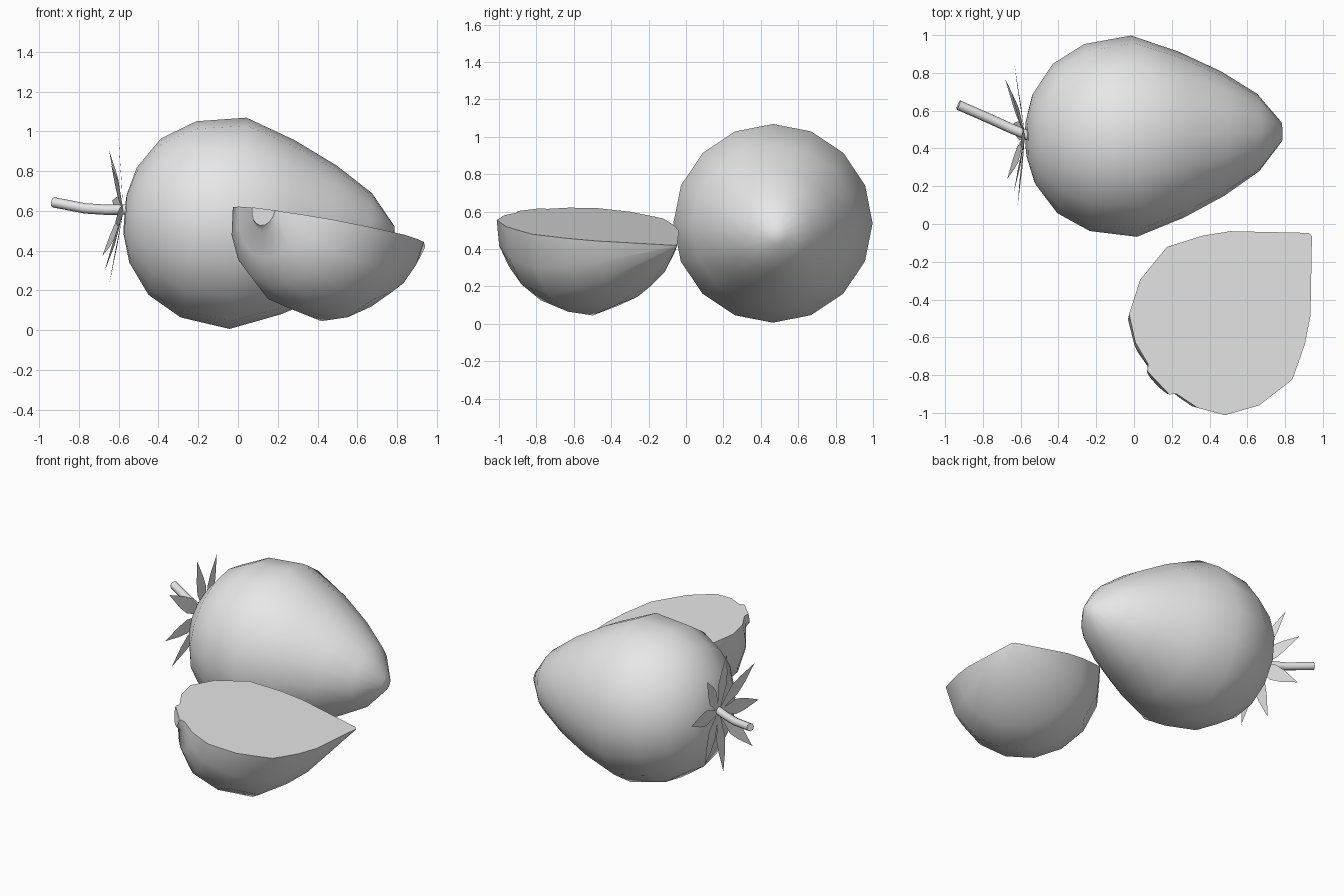
import bpy, bmesh, math
from mathutils import Matrix, Vector

cube = bpy.data.objects.get("Cube")
if cube:
    bpy.data.objects.remove(cube, do_unlink=True)

grey = bpy.data.materials.new("light_grey")
grey.use_nodes = True
grey.diffuse_color = (0.8, 0.8, 0.8, 1)
grey.node_tree.nodes["Principled BSDF"].inputs["Base Color"].default_value = (0.8, 0.8, 0.8, 1)


def frame(origin, axis, up):
    """Matrix with local x along the axis and local z close to up."""
    x = Vector(axis).normalized()
    y = Vector(up).cross(x).normalized()
    z = x.cross(y)
    m = Matrix((x, y, z)).transposed().to_4x4()
    m.translation = origin
    return m


def finish(name, bm, matrix, angle=None):
    bmesh.ops.transform(bm, matrix=matrix, verts=bm.verts)
    mesh = bpy.data.meshes.new(name)
    bm.to_mesh(mesh)
    bm.free()
    mesh.materials.append(grey)
    obj = bpy.data.objects.new(name, mesh)
    bpy.context.collection.objects.link(obj)
    if angle:
        bpy.ops.object.select_all(action='DESELECT')
        bpy.context.view_layer.objects.active = obj
        obj.select_set(True)
        bpy.ops.object.shade_smooth_by_angle(angle=math.radians(angle))
    return obj


def lathe(name, profile, matrix, start, sweep, steps, angle):
    """Spin (along, radius) points about local x; close a partial spin with a flat cut."""
    bm = bmesh.new()
    rings = []
    for i in range(steps + 1):
        a = start + sweep * i / steps
        rings.append([bm.verts.new((s, r * math.cos(a), r * math.sin(a))) for s, r in profile])
    for r1, r2 in zip(rings, rings[1:]):
        for j in range(len(profile) - 1):
            bm.faces.new((r1[j], r1[j + 1], r2[j + 1], r2[j]))
    if sweep < 6:
        bm.faces.new(rings[0][::-1] + rings[-1][1:-1])
    bmesh.ops.remove_doubles(bm, verts=bm.verts, dist=0.0005)
    bmesh.ops.dissolve_degenerate(bm, edges=bm.edges, dist=0.0005)
    bmesh.ops.recalc_face_normals(bm, faces=bm.faces)
    return finish(name, bm, matrix, angle)


# Whole berry lying on its side
berry_profile = [(-0.57, 0), (-0.57, 0.10), (-0.53, 0.24), (-0.42, 0.395), (-0.25, 0.495),
                 (0, 0.533), (0.25, 0.44), (0.47, 0.33), (0.66, 0.205), (0.785, 0.05), (0.79, 0)]
whole = frame((0, 0.465, 0.537), (1, 0.03, -0.08), (0, 0, 1))
lathe("whole_berry", berry_profile, whole, 0, math.tau, 16, 60)

# Halved berry, flat cut facing up, with a small plug where the stem was
half_profile = [(-0.03, 0), (-0.03, 0.085), (0, 0.11), (0.03, 0.24), (0.11, 0.37), (0.28, 0.46),
                (0.505, 0.485), (0.685, 0.396), (0.81, 0.31), (1.11, 0.012), (1.11, 0)]
half = frame((0.15, -0.82, 0.605), (0.79, 0.77, -0.186), (0.183, 0.0535, 1))
lathe("half_berry", half_profile, half, math.pi, math.pi, 8, 50)

# Ring of pointed leaves around the stem
crown = frame((-0.575, 0.47, 0.595), (1, 0.03, -0.06), (0, 0, 1))
leaf_outline = [(0.02, 0.012), (0.17, 0.05), (0.25, 0.038)]
bm = bmesh.new()
for i in range(8):
    lean = 0.05 if i % 2 == 0 else 0.085
    turn = Matrix.Rotation(math.radians(8 + 45 * i), 4, 'X')
    left, right = [], []
    for d, w in leaf_outline:
        x = -lean * (d / 0.38) ** 1.2 - 0.004
        left.append(bm.verts.new(turn @ Vector((x, w, d))))
        right.append(bm.verts.new(turn @ Vector((x, -w, d))))
    tip = bm.verts.new(turn @ Vector((-lean, 0, 0.38)))
    for j in range(2):
        bm.faces.new((left[j], left[j + 1], right[j + 1], right[j]))
    bm.faces.new((left[2], tip, right[2]))
finish("leaf_crown", bm, crown)

# Bent stem
path = [(-0.54, 0.46, 0.607), (-0.66, 0.51, 0.605), (-0.77, 0.56, 0.612), (-0.93, 0.63, 0.643)]
curve = bpy.data.curves.new("stem", 'CURVE')
curve.dimensions = '3D'
curve.bevel_depth = 0.026
curve.bevel_resolution = 2
curve.use_fill_caps = True
spline = curve.splines.new('POLY')
spline.points.add(len(path) - 1)
for point, co in zip(spline.points, path):
    point.co = (*co, 1)
curve.materials.append(grey)
stem = bpy.data.objects.new("stem", curve)
bpy.context.collection.objects.link(stem)
